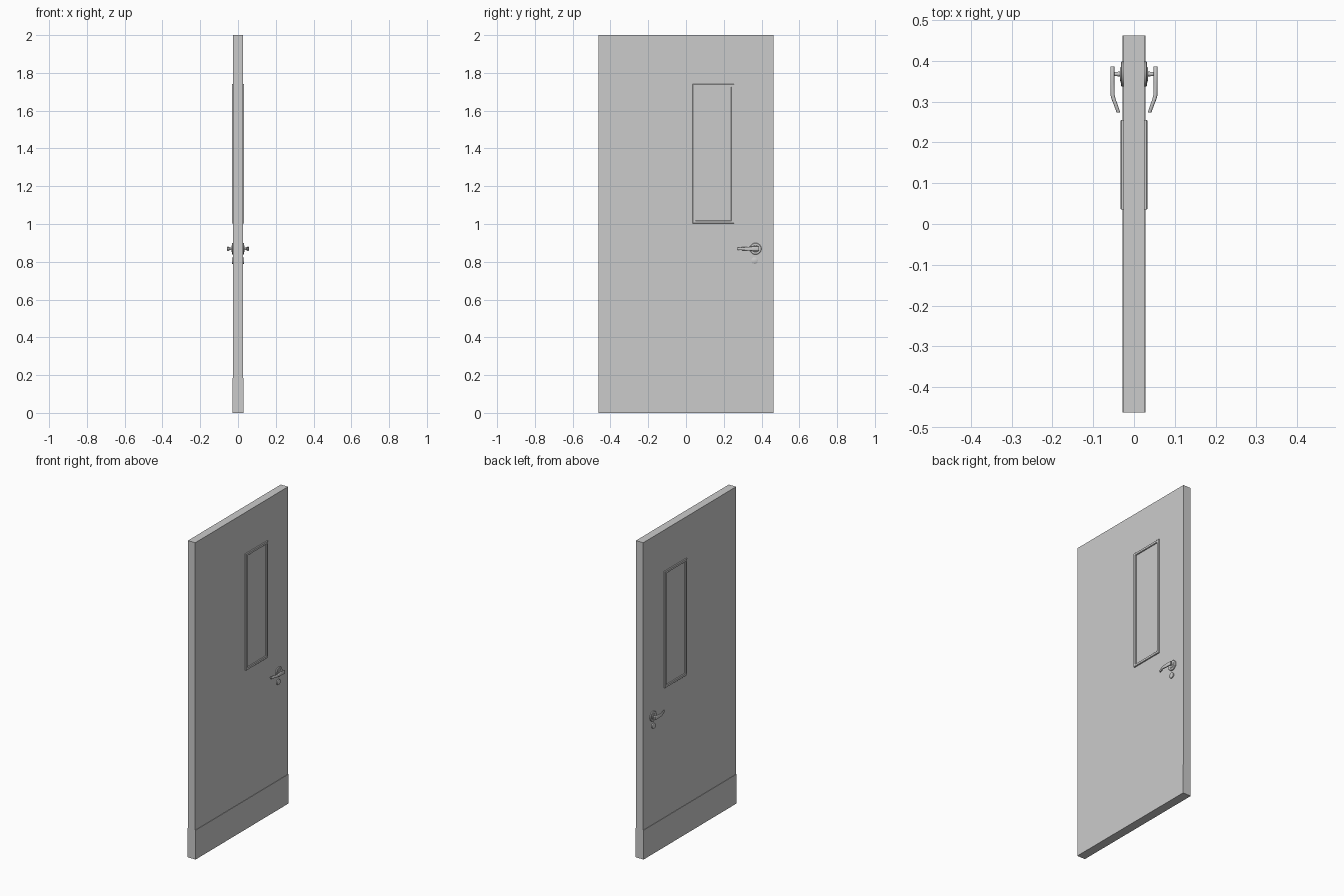
import bpy, bmesh, math
from mathutils import Vector

if "Cube" in bpy.data.objects:
    bpy.data.objects.remove(bpy.data.objects["Cube"])


def finish(bm, name, smooth=False):
    bmesh.ops.recalc_face_normals(bm, faces=bm.faces)
    me = bpy.data.meshes.new(name)
    bm.to_mesh(me)
    bm.free()
    ob = bpy.data.objects.new(name, me)
    bpy.context.collection.objects.link(ob)
    if smooth:
        bpy.ops.object.select_all(action='DESELECT')
        ob.select_set(True)
        bpy.context.view_layer.objects.active = ob
        bpy.ops.object.shade_smooth_by_angle(angle=math.radians(35))
    return ob


def box(name, lo, hi):
    bm = bmesh.new()
    bmesh.ops.create_cube(bm, size=1)
    for v in bm.verts:
        v.co = Vector([lo[i] + (v.co[i] + 0.5) * (hi[i] - lo[i]) for i in range(3)])
    return finish(bm, name)


def loft(name, rings, smooth=False, caps=True, closed=False):
    bm = bmesh.new()
    loops = [[bm.verts.new(p) for p in r] for r in rings]
    n = len(loops[0])
    pairs = list(zip(loops, loops[1:] + loops[:1])) if closed else list(zip(loops, loops[1:]))
    for a, b in pairs:
        for i in range(n):
            j = (i + 1) % n
            bm.faces.new((a[i], a[j], b[j], b[i]))
    if caps:
        bm.faces.new(loops[0])
        bm.faces.new(loops[-1])
    return finish(bm, name, smooth)


def turned(name, side, cy, cz, profile, n=32):
    # Stack of circles along x from (x, radius) pairs
    rings = [[(side * x, cy + r * math.cos(2 * math.pi * i / n), cz + r * math.sin(2 * math.pi * i / n))
              for i in range(n)] for x, r in profile]
    return loft(name, rings, True)


def window_frame(name, side):
    # Bevelled rectangular moulding swept around the opening: (x, inset)
    section = [(0.024, 0), (0.031, 0), (0.033, 0.002), (0.033, 0.014), (0.031, 0.016), (0.024, 0.016)]
    y0, y1, z0, z1 = 0.035, 0.255, 1.003, 1.74
    rings = [[(side * x, y0 + d, z0 + d), (side * x, y1 - d, z0 + d),
              (side * x, y1 - d, z1 - d), (side * x, y0 + d, z1 - d)] for x, d in section]
    return loft(name, rings, caps=False, closed=True)


def lever(name, side):
    # Rounded sections along y: (y, x centre, half depth, half height)
    path = [(0.387, 0.053, 0.0045, 0.011), (0.385, 0.053, 0.0052, 0.012),
            (0.35, 0.053, 0.0052, 0.0115), (0.316, 0.0525, 0.0052, 0.009),
            (0.308, 0.0505, 0.005, 0.0085), (0.275, 0.0385, 0.0045, 0.007), (0.273, 0.038, 0.004, 0.006)]
    n, rings = 20, []
    for y, x, d, h in path:
        ring = []
        for i in range(n):
            a = 2 * math.pi * i / n
            c, s = math.cos(a), math.sin(a)
            ring.append((side * (x + d * math.copysign(abs(c) ** 0.7, c)), y,
                         0.869 + h * math.copysign(abs(s) ** 0.7, s)))
        rings.append(ring)
    return loft(name, rings, True)


# Door slab
box("door_slab", (-0.0255, -0.463, 0), (0.0255, 0.463, 2))

for side, tag in ((1, "right"), (-1, "left")):
    # Kick plate and window
    a, b = sorted((side * 0.025, side * 0.028))
    box("kick_plate_" + tag, (a, -0.463, 0), (b, 0.463, 0.185))
    a, b = sorted((side * 0.025, side * 0.0262))
    box("window_glass_" + tag, (a, 0.05, 1.018), (b, 0.24, 1.725))
    window_frame("window_frame_" + tag, side)
    # Handle rose with stem, lever and lock cylinder
    turned("handle_rose_" + tag, side, 0.368, 0.869,
           [(0.024, 0.031), (0.030, 0.031), (0.032, 0.029), (0.032, 0.018),
            (0.0345, 0.016), (0.0345, 0.006), (0.052, 0.0045)])
    lever("handle_lever_" + tag, side)
    turned("lock_cylinder_" + tag, side, 0.363, 0.806,
           [(0.024, 0.017), (0.032, 0.017), (0.033, 0.0155)])
